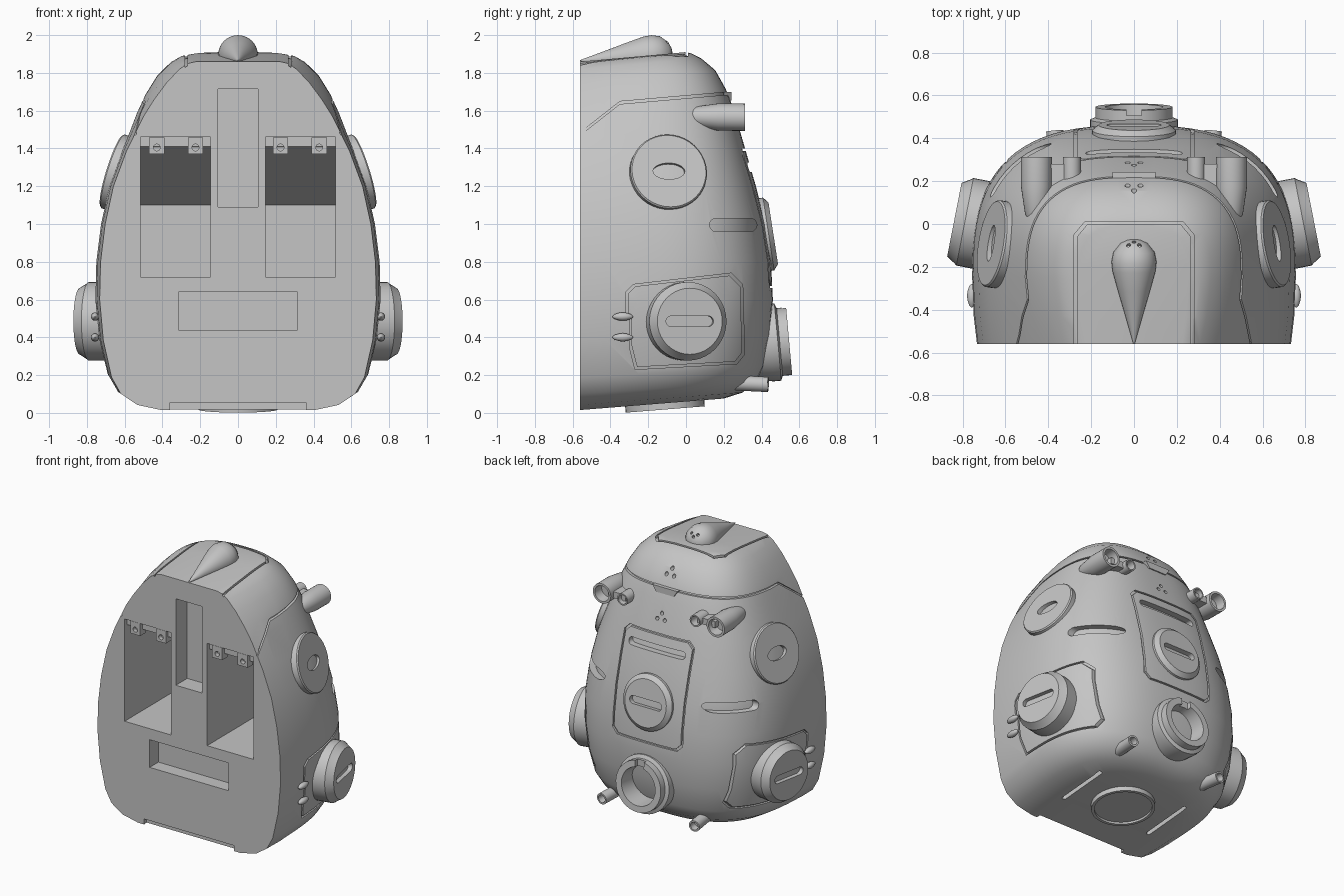
import bpy, bmesh
from math import sin, cos, pi
from mathutils import Vector

if "Cube" in bpy.data.objects:
    bpy.data.objects.remove(bpy.data.objects["Cube"])

grey = bpy.data.materials.new("matte grey")
grey.use_nodes = True
grey.diffuse_color = (0.56, 0.56, 0.56, 1)
grey.node_tree.nodes["Principled BSDF"].inputs["Base Color"].default_value = (0.56, 0.56, 0.56, 1)


# ---- helpers ----
def skin(name, loops, cyclic=False):
    """Solid made by bridging equal loops of points, faces pointing outward."""
    bm = bmesh.new()
    rows = [[bm.verts.new(p) for p in loop] for loop in loops]
    pairs = list(zip(rows, rows[1:]))
    if cyclic:
        pairs.append((rows[-1], rows[0]))
    else:
        bm.faces.new(rows[0][::-1])
        bm.faces.new(rows[-1])
    for a, b in pairs:
        for i in range(len(a)):
            bm.faces.new((a[i - 1], a[i], b[i], b[i - 1]))
    bm.normal_update()
    if bm.calc_volume(signed=True) < 0:
        bmesh.ops.reverse_faces(bm, faces=bm.faces)
    mesh = bpy.data.meshes.new(name)
    bm.to_mesh(mesh)
    bm.free()
    mesh.materials.append(grey)
    ob = bpy.data.objects.new(name, mesh)
    bpy.context.collection.objects.link(ob)
    return ob


def twin(ob):
    ob.modifiers.new("mirror", "MIRROR")


def volume(mesh):
    bm = bmesh.new()
    bm.from_mesh(mesh)
    size = abs(bm.calc_volume(signed=True))
    bm.free()
    return size


def cut(ob, tool, keep=0.0, remove=True):
    """Subtract tool from ob; a result that lost too much is refused."""
    before = volume(ob.data)
    for solver in ("MANIFOLD", "EXACT"):
        mod = ob.modifiers.new("cut", "BOOLEAN")
        mod.operation, mod.solver, mod.object = "DIFFERENCE", solver, tool
        graph = bpy.context.evaluated_depsgraph_get()
        graph.update()
        mesh = bpy.data.meshes.new_from_object(ob.evaluated_get(graph))
        ob.modifiers.remove(mod)
        if keep * before < volume(mesh) < before * 0.999999:
            ob.data = mesh
            break
    if remove:
        bpy.data.objects.remove(tool)


def at(axis, u, v, h):
    return {"x": (h, u, v), "y": (u, h, v), "z": (u, v, h)}[axis]


def prism(axis, outline, lo, hi, name="cutter"):
    return skin(name, [[at(axis, u, v, h) for u, v in outline] for h in (lo, hi)])


def frame(axis, outline, lo, hi, t=0.013):
    """Thin closed border that follows an outline."""
    us, vs = zip(*outline)
    cu, cv = (min(us) + max(us)) / 2, (min(vs) + max(vs)) / 2
    fu, fv = 1 - 2 * t / (max(us) - min(us)), 1 - 2 * t / (max(vs) - min(vs))
    inner = [(cu + (u - cu) * fu, cv + (v - cv) * fv) for u, v in outline]
    return skin("cutter", [[at(axis, u, v, h) for u, v in o] for o, h in
                           ((outline, lo), (outline, hi), (inner, hi), (inner, lo))], cyclic=True)


def box(x0, x1, z0, z1, y0=-0.7, y1=-0.46, name="cutter"):
    return prism("y", [(x0, z0), (x1, z0), (x1, z1), (x0, z1)], y0, y1, name)


def ellipse(a, b, n=40, cu=0, cv=0):
    return [(cu + a * cos(2 * pi * i / n), cv + b * sin(2 * pi * i / n)) for i in range(n)]


def capsule(cu, cv, half, r, upright=False):
    pts = []
    for i in range(24):
        a = 2 * pi * (i + 0.5) / 24
        u, v = r * cos(a) + (half if cos(a) > 0 else -half), r * sin(a)
        pts.append((cu + v, cv + u) if upright else (cu + u, cv + v))
    return pts


def aimed(name, sections, loc, aim):
    """Stack of outlines along a direction."""
    q = Vector(aim).to_track_quat("Z", "Y")
    return skin(name, [[Vector(loc) + q @ Vector((u, v, h)) for u, v in o] for o, h in sections])


def lathe(name, profile, loc, aim, n=40):
    return aimed(name, [(ellipse(r, r, n), h) for r, h in profile], loc, aim)


# ---- main shell: height, half width, back depth ----
RINGS = [(.06, .42, .2), (.085, .55, .3), (.14, .64, .37), (.22, .69, .41), (.4, .735, .445),
         (.6, .755, .46), (.8, .75, .45), (1, .725, .42), (1.2, .68, .37), (1.4, .61, .31),
         (1.6, .535, .25), (1.7, .49, .21), (1.8, .43, .155), (1.87, .36, .08),
         (1.9, .31, .03), (1.91, .26, 0)]


def shell(name, inset=0.0, front=-0.56):
    loops = []
    for z, w, b in RINGS:
        tilt = .08 * max(0, 1 - z / .6) / .9 if z < 1 else .09 * min(1, max(0, (z - 1.2) / .6))
        taper = .97 - .11 * min(1, max(0, (z - 1.5) / .35))
        w, b = w - inset, b - inset
        half = [(w * taper, front), (w * (1 + taper) / 2 + .004, -.43)]
        for i in range(20):
            a = pi * i / 40
            half.append((w * cos(a) ** .72, -.25 + (b + .25) * sin(a) ** .72))
        ring = half + [(0, b)] + [(-x, y) for x, y in reversed(half)]
        zz = 1 + (z - 1) * (1 - inset / .93)
        loops.append([(x, y, zz + tilt * y) for x, y in ring])
    return skin(name, loops)


body = shell("pack_body")


def engrave(tools, depth):
    """Cut shapes into the shell to a constant depth, one by one."""
    core = shell("core", depth, -0.75)
    for tool in tools:
        cut(tool, core, remove=False)
        cut(body, tool, 0.85)
    bpy.data.objects.remove(core)


# recesses in the flat front
cut(body, box(-.105, .105, 1.09, 1.715, y1=-.43), 0.85)
cut(body, box(-.315, .315, .44, .64), 0.85)
cut(body, box(-.36, .36, -1, .055, y1=-.53), 0.85)
bay = [(-.7, .72), (-.7, 1.46), (-.535, 1.46), (-.535, 1.41), (.05, 1.10), (.05, .72)]
for a, b in ((-.515, -.145), (.145, .515)):
    cut(body, prism("x", bay, a, b), 0.85)

# slots and vent dots
slots = [prism("x", capsule(.25, .995, .09, .035), -1, 1),
         prism("y", capsule(0, 1.3, .2, .026), 0, 1)]
slots += [prism("z", capsule(s * .36, -.1, .18, .015, True), -1, .5) for s in (-1, 1)]
for z in (1.49, 1.77):
    for x, dz in ((-.03, 0), (.03, 0), (0, .04)):
        slots.append(prism("y", ellipse(.013, .013, 12, x, z + dz), 0, 1))
engrave(slots, .04)

# seam lines of the lid and panels
seam = [(-.65, 1.40), (-.35, 1.635), (.4, 1.70)]
side_panel = [(-.27, .23), (.27, .26), (.31, .31), (.3, .68), (.24, .74), (-.28, .68),
              (-.32, .64), (-.32, .54), (-.3, .5), (-.3, .35)]
back_panel = [(-.24, .66), (.24, .66), (.28, .7), (.28, 1.36), (.24, 1.4), (-.24, 1.4),
              (-.28, 1.36), (-.28, .7)]
lid_panel = [(-.28, -.8), (.28, -.8), (.28, -.05), (.23, .01), (-.23, .01), (-.28, -.05)]
engrave([prism("x", seam + [(y, z + .014) for y, z in reversed(seam)], -1, 1),
         frame("x", side_panel, -1, 1), frame("y", back_panel, 0, 1),
         frame("z", lid_panel, 1.5, 3)], .014)

# hinge tabs of the bays
for x in (.225, .43):
    tab = box(x - .04, x + .04, 1.37, 1.459, -.56, -.5, "hinge_tab")
    cut(tab, prism("y", ellipse(.018, .018, 16, x, 1.405), -.6, -.53))
    twin(tab)

# teardrop fin on the lid
fin = lathe("lid_fin", [(.003, 0), (.04, .13), (.075, .25), (.1, .34), (.105, .385), (.096, .43),
                        (.062, .472), (.03, .487), (.004, .49)], (0, -.56, 1.865), (0, .385, .03))
for x, y, z in ((0, -.085, 1.945), (-.025, -.1, 1.96), (.025, -.1, 1.96)):
    cut(fin, lathe("cutter", [(.01, -.015), (.01, .06)], (x, y, z), (0, .6, .8), n=12))

# lid clasp
prism("y", [(-.1, 1.7), (.1, 1.7), (.07, 1.655), (-.07, 1.655)], .18, .242, "lid_clasp")

# upper side discs
loc, aim = (.667, -.09, 1.28), (.93, .15, .29)
disc = lathe("side_disc", [(.205, -.1), (.205, -.008), (.198, 0)], loc, aim)
cut(disc, aimed("cutter", [(ellipse(.085, .045), -.06), (ellipse(.085, .045), .1)], loc, aim))
twin(disc)

# lower side pods and back pod, with slotted caps
pods = [("side_pod", [(.208, -.16), (.208, -.05), (.2, -.04), (.175, 0)],
         (.838, .02, .485), (.97, .19, 0)),
        ("back_pod", [(.195, -.1), (.195, -.02), (.165, .005)], (0, .457, .95), (0, .97, .15))]
for name, profile, loc, aim in pods:
    pod = lathe(name, profile, loc, aim)
    slot = capsule(0, 0, .1, .028)
    cut(pod, aimed("cutter", [(slot, -.03), (slot, .1)], loc, aim))
    if loc[0]:
        twin(pod)

# small side fins
for z in (.4, .51):
    twin(lathe("side_fin", [(.002, -.055), (.012, -.045), (.02, -.02), (.022, 0), (.02, .02),
                            (.012, .045), (.002, .055)], (.757, -.335, z), (0, 1, 0), 20))

# rear nozzle with a notched rim
nozzle = lathe("rear_nozzle", [(.19, -.2), (.205, -.1), (.205, -.06), (.18, -.05), (.18, 0),
                               (.135, 0), (.12, -.16)], (0, .546, .38), (0, 1, .09))
cut(nozzle, box(-.035, .035, .46, .7, .505, .7))

# upper twin tubes with a web between them
for x, r in ((.455, .072), (.29, .042)):
    twin(lathe("upper_tube", [(r * .35, -.33), (r * .75, -.26), (r, -.14), (r, 0), (r * .78, 0),
                              (r * .7, -.07)], (x, .312, 1.565), (0, 1, -.01), 28))
twin(box(.29, .43, 1.54, 1.585, .08, .28, "tube_web"))

# lower small tubes
twin(lathe("lower_tube", [(.04, -.2), (.04, 0), (.028, 0), (.026, -.05)],
           (.37, .435, .15), (.1, 1, -.05), 24))

# base ring
lathe("base_ring", [(.21, -.06), (.21, 0), (.19, 0), (.19, -.015)], (0, -.11, .018), (0, .08, -1))

# smooth shading with sharp edges kept
bpy.ops.object.select_all(action="DESELECT")
for ob in bpy.context.collection.objects:
    if ob.type == "MESH" and grey.name in ob.data.materials:
        ob.select_set(True)
        bpy.context.view_layer.objects.active = ob
bpy.ops.object.shade_smooth_by_angle(angle=0.5)
